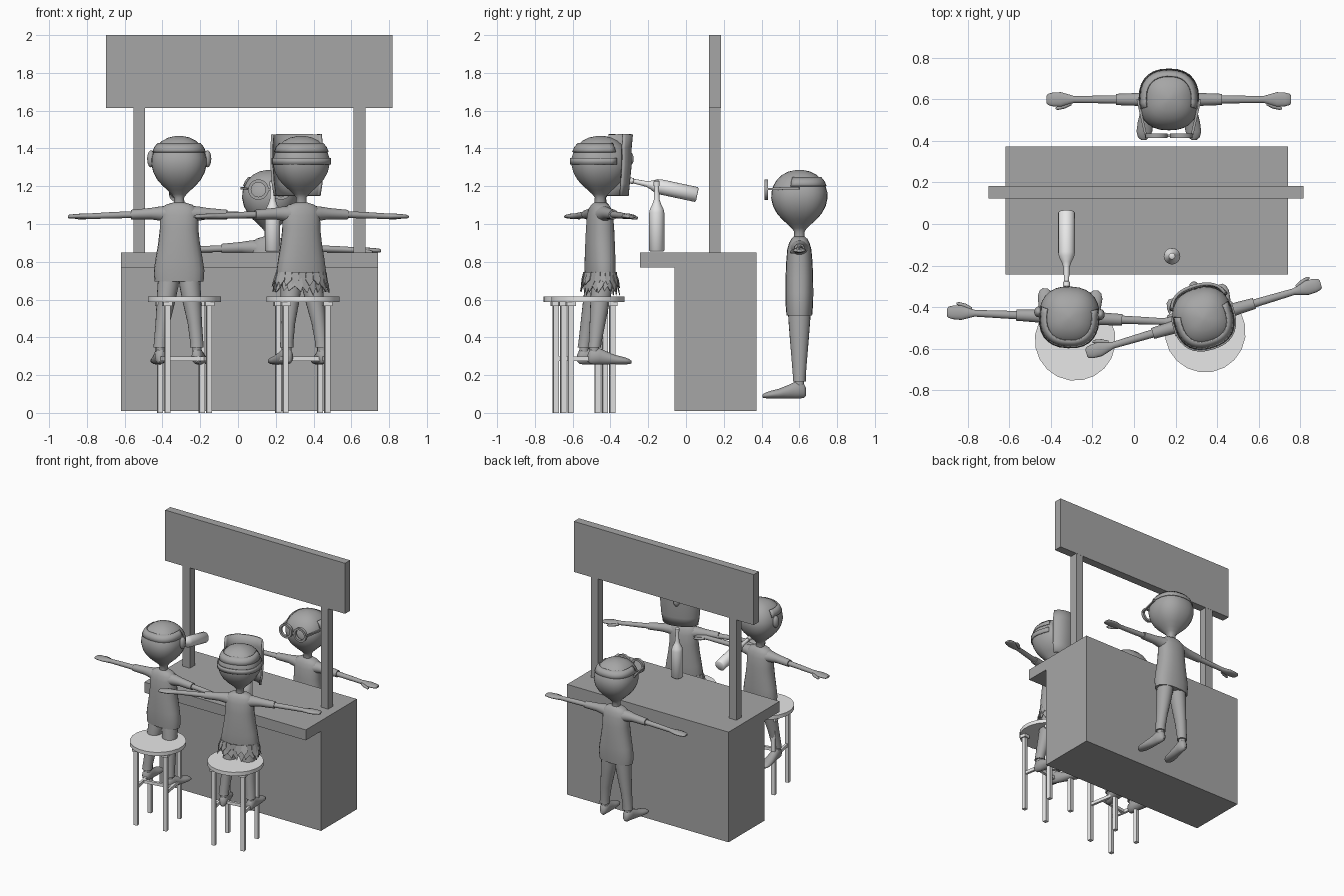
import bpy, bmesh, math, random
from mathutils import Matrix, Vector

if "Cube" in bpy.data.objects:
    bpy.data.objects.remove(bpy.data.objects["Cube"])
random.seed(4)


def material(name, v):
    m = bpy.data.materials.new(name)
    m.diffuse_color = (v, v, v, 1)
    m.use_nodes = True
    m.node_tree.nodes["Principled BSDF"].inputs["Base Color"].default_value = m.diffuse_color
    return m


GREY = material("mid grey", 0.38)
PALE = material("pale grey", 0.8)
IDENT = Matrix.Identity(4)


def finish(name, bm, mat, m=IDENT, smooth=True):
    bmesh.ops.recalc_face_normals(bm, faces=bm.faces)
    me = bpy.data.meshes.new(name)
    bm.to_mesh(me)
    bm.free()
    ob = bpy.data.objects.new(name, me)
    bpy.context.collection.objects.link(ob)
    me.materials.append(mat)
    ob.matrix_world = m
    if smooth:
        bpy.ops.object.select_all(action='DESELECT')
        ob.select_set(True)
        bpy.context.view_layer.objects.active = ob
        bpy.ops.object.shade_smooth_by_angle(angle=math.radians(50))
    return ob


def box(name, lo, hi, mat, m=IDENT):
    bm = bmesh.new()
    c = [(a + b) / 2 for a, b in zip(lo, hi)]
    s = [b - a for a, b in zip(lo, hi)]
    bmesh.ops.create_cube(bm, size=1, matrix=Matrix.Translation(c) @ Matrix.Diagonal((*s, 1)))
    return finish(name, bm, mat, m, False)


def oval(t, rx, ry, n=2.0):
    c, s = math.cos(t), math.sin(t)
    return (rx * math.copysign(abs(c) ** (2 / n), c), ry * math.copysign(abs(s) ** (2 / n), s))


def loft(name, rings, mat, m=IDENT, axis=2, sides=20, n=2.0):
    """Rings are (position on axis, centre u, centre v, radius u, radius v)."""
    bm, loops = bmesh.new(), []
    for p, u, v, ru, rv in rings:
        loop = []
        for i in range(sides):
            a, b = oval(math.tau * i / sides, ru, rv, n)
            co = [u + a, v + b]
            co.insert(axis, p)
            loop.append(bm.verts.new(co))
        loops.append(loop)
    for a, b in zip(loops, loops[1:]):
        for i in range(sides):
            j = (i + 1) % sides
            bm.faces.new((a[i], a[j], b[j], b[i]))
    bm.faces.new(loops[0])
    bm.faces.new(loops[-1])
    return finish(name, bm, mat, m)


def shell(name, rows, t0, t1, thick, m, n=2.4):
    """Curved plate around the head; rows are (z, rx, ry, centre y)."""
    bm, k, grid = bmesh.new(), 20, []
    for z, rx, ry, cy in rows:
        pts = [oval(math.radians(t0 + (t1 - t0) * i / k), rx, ry, n) for i in range(k + 1)]
        grid.append([bm.verts.new((x, y + cy, z)) for x, y in pts])
    for a, b in zip(grid, grid[1:]):
        for i in range(k):
            bm.faces.new((a[i], a[i + 1], b[i + 1], b[i]))
    ob = finish(name, bm, GREY, m)
    mod = ob.modifiers.new("thickness", 'SOLIDIFY')
    mod.thickness, mod.offset = thick, 0


def ball(name, c, s, m):
    bm = bmesh.new()
    bmesh.ops.create_uvsphere(bm, u_segments=16, v_segments=10, radius=1,
                              matrix=Matrix.Translation(c) @ Matrix.Diagonal((*s, 1)))
    return finish(name, bm, GREY, m)


def rod(name, a, b, w, mat, m):
    a, b = Vector(a), Vector(b)
    d = b - a
    q = d.to_track_quat('Z', 'Y').to_matrix().to_4x4()
    return box(name, (-w, -w, 0), (w, w, d.length), mat, m @ Matrix.Translation(a) @ q)


# Counter with overhanging top, made from one side profile
bm = bmesh.new()
prof = [(-0.06, 0.01), (0.373, 0.01), (0.373, 0.85), (-0.243, 0.85), (-0.243, 0.77), (-0.06, 0.77)]
face = bm.faces.new([bm.verts.new((-0.62, y, z)) for y, z in prof])
ext = bmesh.ops.extrude_face_region(bm, geom=[face])
bmesh.ops.translate(bm, vec=(1.362, 0, 0), verts=[v for v in ext['geom'] if isinstance(v, bmesh.types.BMVert)])
finish("counter", bm, GREY, IDENT, False)

# Sign board on two posts
for x in (-0.523, 0.643):
    box("sign_post", (x - 0.031, 0.123, 0.85), (x + 0.031, 0.183, 1.615), GREY)
box("sign_board", (-0.70, 0.123, 1.615), (0.817, 0.184, 2.0), GREY)


def stool(x, y):
    m = Matrix.Translation((x, y, 0)) @ Matrix.Rotation(math.radians(10), 4, 'Z')
    loft("stool_seat", [(0.588, 0, 0, 0.195, 0.195), (0.616, 0, 0, 0.195, 0.195)], PALE, m)
    d, w = 0.112, 0.014
    for sx in (-d, d):
        for sy in (-d, d):
            box("stool_leg", (sx - w, sy - w, 0), (sx + w, sy + w, 0.59), PALE, m)
            box("leg_bracket", (sx - .024, sy - .024, 0.565), (sx + .024, sy + .024, 0.59), PALE, m)
        box("side_stretcher", (sx - 0.009, -d, 0.275), (sx + 0.009, d, 0.298), PALE, m)
    box("cross_stretcher", (-d, -0.01, 0.275), (d, 0.01, 0.298), PALE, m)


stool(-0.283, -0.56)
stool(0.343, -0.52)


# Bottles
def bottle(m):
    prof = [(0, .034), (.006, .040), (.205, .040), (.225, .036), (.25, .023), (.275, .015),
            (.345, .012), (.347, .016), (.37, .016), (.374, .011)]
    loft("bottle", [(z, 0, 0, r, r) for z, r in prof], PALE, m)


bottle(Matrix.Translation((0.183, -0.155, 0.855)))
bottle(Matrix.Translation((-0.325, 0.06, 1.155)) @ Matrix.Rotation(math.radians(78), 4, 'X'))


# Figure facing +y in its own frame, soles at z = 0; back = how far the feet swing back
def figure(x, y, z, turn, back=0.0):
    m = Matrix.Translation((x, y, z)) @ Matrix.Rotation(math.radians(turn), 4, 'Z')
    head = [(.85, .028), (.885, .027), (.903, .04), (.925, .063), (.95, .09), (.98, .116), (1.02, .137),
            (1.06, .146), (1.095, .145), (1.13, .134), (1.16, .116), (1.185, .09), (1.203, .055), (1.212, .012)]
    loft("head", [(h, 0, 0, r, r * 1.02) for h, r in head], GREY, m, sides=28, n=2.4)
    torso = [(.44, .130, .068), (.50, .134, .073), (.56, .125, .074), (.64, .111, .073), (.72, .102, .07),
             (.79, .102, .064), (.825, .098, .054), (.847, .07, .042), (.858, .034, .03)]
    loft("shirt", [(h, 0, 0, a, b) for h, a, b in torso], GREY, m, n=2.3)
    shell("hair_fringe", [(1.125, .138, .141, 0), (1.15, .128, .13, 0), (1.172, .11, .112, 0)],
          165, 375, .008, m)
    for s in (-1, 1):
        sleeve = [(.06, .795, .05, .046), (.10, .80, .04, .038), (.15, .80, .031, .03), (.255, .795, .027, .025)]
        loft("sleeve", [(s * p, 0, h, a, b) for p, h, a, b in sleeve], GREY, m, 0)
        arm = [(.24, .795, .02, .018), (.36, .791, .018, .017), (.455, .787, .016, .015), (.485, .786, .025, .015),
               (.52, .786, .035, .014), (.56, .785, .033, .012), (.582, .784, .027, .010), (.589, .783, .018, .006)]
        loft("arm", [(s * p, 0, h, a, b) for p, h, a, b in arm], GREY, m, 0)
        loft("thumb", [(s * .47, .018, .783, .010, .010), (s * .50, .032, .78, .012, .011),
                       (s * .535, .042, .777, .009, .009), (s * .545, .043, .777, .004, .004)], GREY, m, 0, 10)
        leg = [(.09, .097, .036, .034), (.12, .096, .035, .034), (.22, .085, .038, .042), (.34, .068, .05, .052),
               (.42, .058, .056, .058), (.46, .055, .056, .06)]
        loft("trouser_leg", [(h, s * p, -back * (.46 - h) / .37, a, b) for h, p, a, b in leg], GREY, m)
        loft("ankle", [(.03, s * .097, -back, .024, .026), (.11, s * .097, -back, .024, .026)], GREY, m, sides=12)
        foot = [(-.036, .097, .035, .012, .02), (-.022, .097, .043, .027, .04), (.02, .10, .046, .031, .045),
                (.06, .105, .036, .033, .036), (.11, .112, .026, .038, .026), (.155, .118, .021, .038, .020),
                (.182, .121, .017, .028, .014), (.195, .122, .014, .012, .008)]
        loft("shoe", [(p - back, s * u, v, a, b) for p, u, v, a, b in foot], GREY, m, 1)
    return m


# Drinking customer with ears
m = figure(-0.312, -0.45, 0.255, -2.5, .06)
for s in (-1, 1):
    ball("ear", (s * .15, .02, 1.09), (.02, .026, .045), m)

# Masked customer with strap and leaf skirt
m = figure(0.335, -0.455, 0.255, 16.5, .06)
shell("mask", [(.895, .125, .09, .05), (.96, .136, .095, .05), (1.06, .142, .10, .055),
               (1.15, .142, .10, .055), (1.22, .135, .105, .058)], 12, 168, .014, m)
ball("mask_nose", (0, .165, 1.09), (.022, .02, .035), m)
shell("mask_strap", [(1.06, .149, .152, 0), (1.095, .149, .152, 0)], 165, 375, .008, m)
bm = bmesh.new()
for row, (top, drop) in enumerate(((.49, .08), (.46, .085))):
    for i in range(22):
        t = math.tau * (i + row / 2) / 22
        r, w, k = random.uniform(.005, .03), .13, random.uniform(.8, 1.1)

        def pt(a, out, h):
            return bm.verts.new(((.132 + out) * math.cos(a), (.078 + out) * math.sin(a), h))
        bm.faces.new((pt(t - w, .002, top), pt(t + w, .002, top), pt(t + w * 1.3, r * .6, top - drop * .5),
                      pt(t + random.uniform(-.1, .1), r, top - drop * k), pt(t - w * 1.3, r * .6, top - drop * .5)))
finish("leaf_skirt", bm, GREY, m, False).modifiers.new("thickness", 'SOLIDIFY').thickness = .004

# Bartender with round glasses
m = figure(0.168, 0.60, 0.075, 180)
for s in (-1, 1):
    bm = bmesh.new()
    k, rings = 24, []
    for i in range(k):
        t = math.tau * i / k
        rings.append([bm.verts.new((s * .06 + r * math.cos(t), .175 + d, 1.107 + r * math.sin(t)))
                      for r, d in ((.038, -.01), (.054, -.01), (.054, .01), (.038, .01))])
    for i in range(k):
        for j in range(4):
            a, b = rings[i], rings[(i + 1) % k]
            bm.faces.new((a[j], b[j], b[(j + 1) % 4], a[(j + 1) % 4]))
    finish("glasses_rim", bm, GREY, m)
    rod("glasses_arm", (s * .112, .17, 1.11), (s * .15, .0, 1.115), .006, GREY, m)
box("glasses_bridge", (-.012, .168, 1.10), (.012, .181, 1.112), GREY, m)
